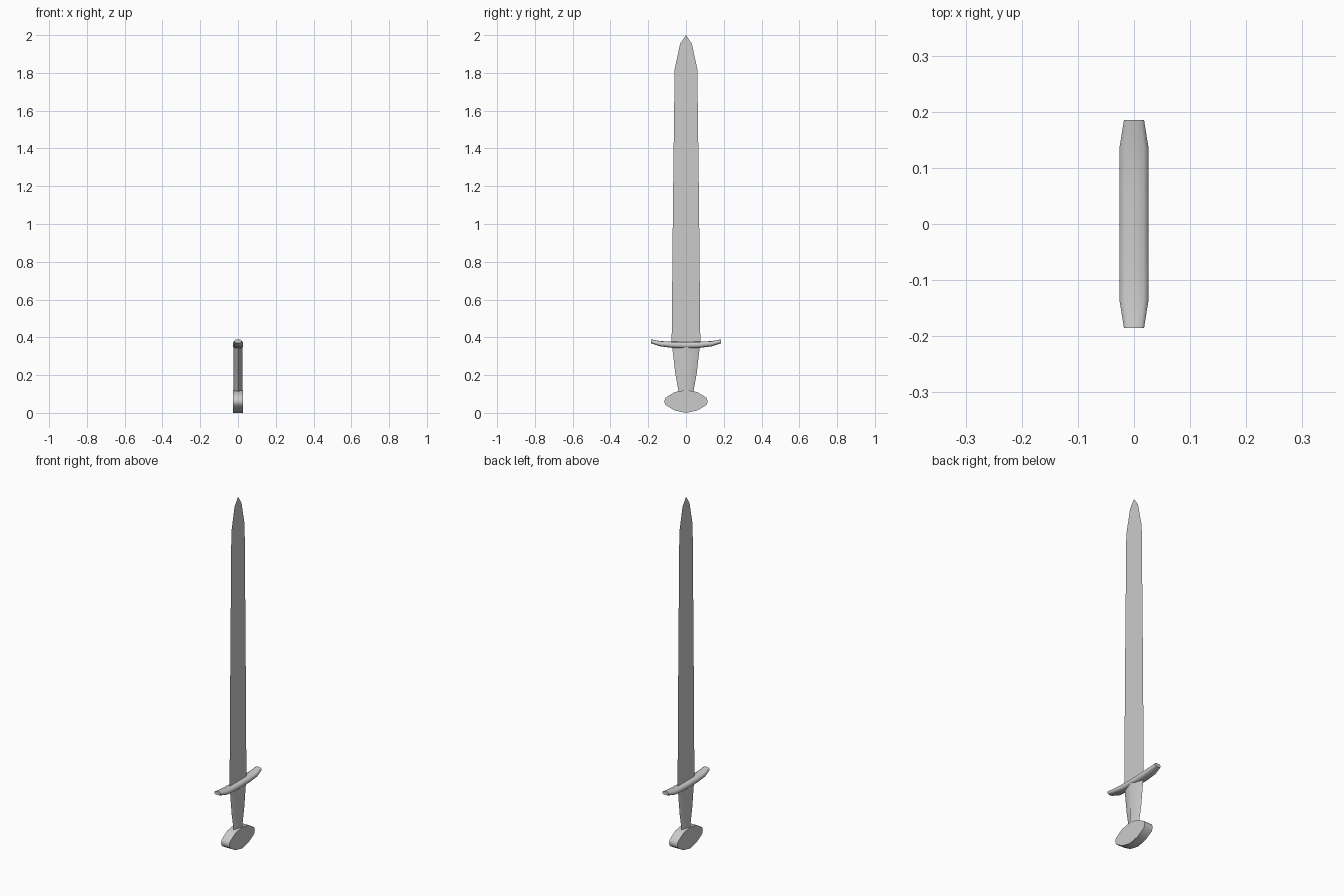
import bpy, math

if "Cube" in bpy.data.objects:
    bpy.data.objects.remove(bpy.data.objects["Cube"])


def make(name, verts, faces, smooth=None):
    me = bpy.data.meshes.new(name)
    me.from_pydata(verts, [], faces)
    me.update()
    ob = bpy.data.objects.new(name, me)
    bpy.context.collection.objects.link(ob)
    if smooth:
        bpy.ops.object.select_all(action='DESELECT')
        bpy.context.view_layer.objects.active = ob
        ob.select_set(True)
        bpy.ops.object.shade_smooth_by_angle(angle=math.radians(smooth))
    return ob


def loft(name, rings, smooth):
    """Skin equal-length rings of points and cap both ends."""
    n = len(rings[0])
    verts = [p for ring in rings for p in ring]
    faces = [(r * n + i, r * n + (i + 1) % n,
              (r + 1) * n + (i + 1) % n, (r + 1) * n + i)
             for r in range(len(rings) - 1) for i in range(n)]
    faces.append(tuple(reversed(range(n))))
    faces.append(tuple((len(rings) - 1) * n + i for i in range(n)))
    return make(name, verts, faces, smooth)


# Blade: a flat sheet in the YZ plane, two halves meeting on the centre line
outline = [(0.076, 0.36), (0.069, 1.1), (0.06, 1.82), (0.031, 1.955)]
verts = [(0, s * y, z) for y, z in outline for s in (-1, 0, 1)]
verts.append((0, 0, 2.0))
faces = [(r * 3 + c, r * 3 + c + 1, r * 3 + c + 4, r * 3 + c + 3)
         for r in range(3) for c in (0, 1)]
faces += [(9, 10, 12), (10, 11, 12)]
make("blade", verts, faces)

# Grip: tapered diamond section
grip = [(0.038, 0.105), (0.057, 0.21), (0.074, 0.36)]
loft("grip", [[(0.025, 0, z), (0, y, z), (-0.025, 0, z), (0, -y, z)]
              for y, z in grip], 80)

# Guard: bar with upswept, narrowed ends (y, half width, bottom z, top z)
half = [(0, 0.026, 0.342, 0.376), (0.07, 0.026, 0.344, 0.377),
        (0.135, 0.026, 0.352, 0.38), (0.185, 0.018, 0.369, 0.389)]
stations = [(-y, w, a, b) for y, w, a, b in half[:0:-1]] + half
# section in unit square: ridge along top and bottom, near-vertical sides
section = [(1, -0.5), (1, 0.5), (0.65, 0.9), (0, 1), (-0.65, 0.9),
           (-1, 0.5), (-1, -0.5), (-0.65, -0.9), (0, -1), (0.65, -0.9)]
loft("guard", [[(u * w, y, (a + b) / 2 - v * (b - a) / 2)
                for u, v in section] for y, w, a, b in stations], 60)

# Pommel: rounded lozenge extruded across the sword
quarter = [(0.115, 0.062), (0.109, 0.08), (0.06, 0.11), (0, 0.121)]
profile = quarter + [(-y, z) for y, z in quarter[2::-1]]
profile += [(-0.109, 0.042), (-0.06, 0.013), (0, 0.003 - 0.003),
            (0.06, 0.013), (0.109, 0.042)]
loft("pommel", [[(x, y, z) for y, z in profile] for x in (-0.026, 0.026)], 60)
